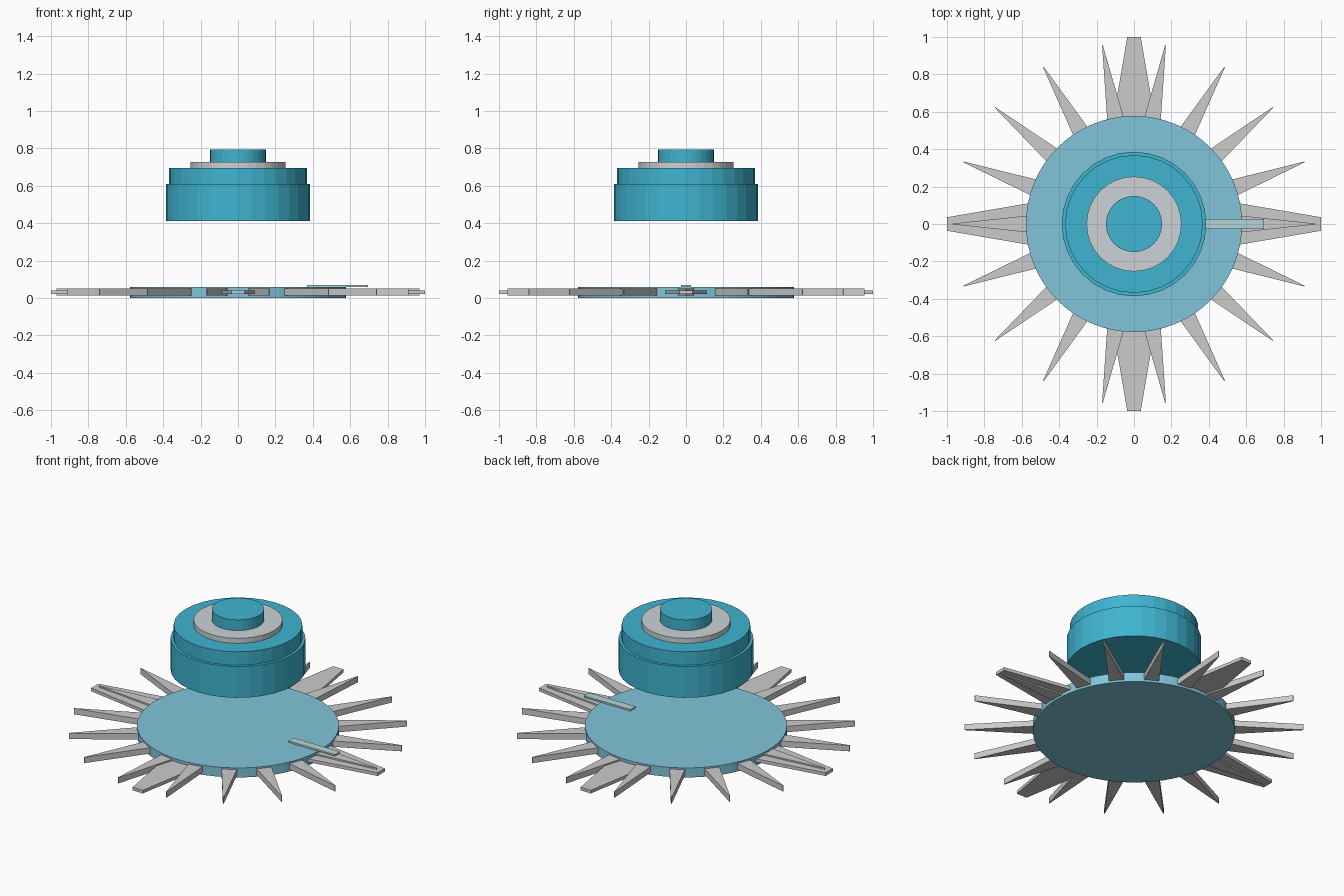
import bpy, bmesh
from math import radians, sin, cos

if "Cube" in bpy.data.objects:
    bpy.data.objects.remove(bpy.data.objects["Cube"])


def material(name, rgb):
    m = bpy.data.materials.new(name)
    m.diffuse_color = (*rgb, 1)
    m.use_nodes = True
    m.node_tree.nodes["Principled BSDF"].inputs["Base Color"].default_value = m.diffuse_color
    return m


teal = material("teal", (0.05, 0.46, 0.64))
pale_blue = material("pale_blue", (0.22, 0.56, 0.70))
pale_grey = material("pale_grey", (0.60, 0.65, 0.67))
pale_teal = material("pale_teal", (0.45, 0.65, 0.67))


def cylinder(name, radius, z0, z1, sides, mat):
    bpy.ops.mesh.primitive_cylinder_add(vertices=sides, radius=radius, depth=z1 - z0,
                                        location=(0, 0, (z0 + z1) / 2))
    ob = bpy.context.object
    ob.name = name
    ob.data.materials.append(mat)
    return ob


def prism(name, outline, z0, z1, angle=0, mat=None):
    """Extrude a flat outline upward, turned about the z axis."""
    c, s = cos(radians(angle)), sin(radians(angle))
    bm = bmesh.new()
    face = bm.faces.new([bm.verts.new((x * c - y * s, x * s + y * c, z0)) for x, y in outline])
    top = bmesh.ops.extrude_face_region(bm, geom=[face])["geom"]
    bmesh.ops.translate(bm, vec=(0, 0, z1 - z0),
                        verts=[v for v in top if isinstance(v, bmesh.types.BMVert)])
    bmesh.ops.recalc_face_normals(bm, faces=bm.faces)
    me = bpy.data.meshes.new(name)
    bm.to_mesh(me)
    bm.free()
    ob = bpy.data.objects.new(name, me)
    bpy.context.collection.objects.link(ob)
    if mat:
        me.materials.append(mat)
    return ob


# Base disc
cylinder("base_disc", 0.578, 0.0, 0.06, 64, pale_blue)

# Ring of narrow pointed spikes
spike = [(0.52, -0.05), (0.97, -0.002), (0.97, 0.002), (0.52, 0.05)]
for i in range(18):
    prism(f"spike_{i + 1}", spike, 0.013, 0.05, i * 20)

# Four broad blunt blades
blade = [(0.55, -0.113), (1.0, -0.036), (1.0, 0.036), (0.55, 0.113)]
for i in range(4):
    prism(f"broad_blade_{i + 1}", blade, 0.021, 0.041, i * 90)

# Pointer bar lying on the disc
prism("pointer_bar", [(0.37, -0.026), (0.695, -0.026), (0.695, 0.026), (0.37, 0.026)],
      0.06, 0.07, 0, pale_teal)

# Floating stepped hub
cylinder("hub_body", 0.386, 0.413, 0.61, 32, teal)
cylinder("hub_shoulder", 0.368, 0.61, 0.695, 32, teal)
cylinder("hub_collar", 0.254, 0.695, 0.727, 32, pale_grey)
cylinder("hub_cap", 0.15, 0.727, 0.795, 32, teal)
